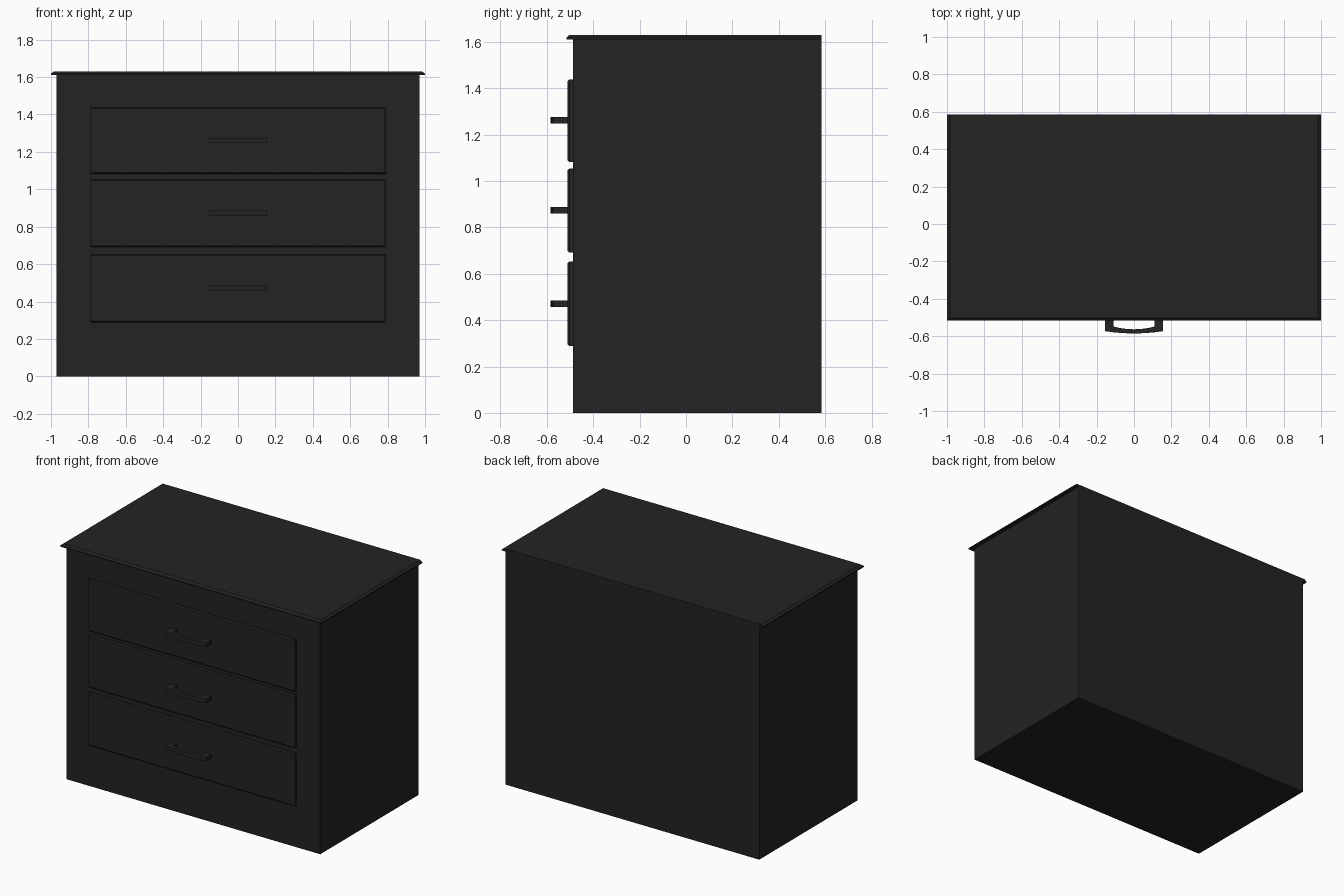
import bpy, bmesh

if "Cube" in bpy.data.objects:
    bpy.data.objects.remove(bpy.data.objects["Cube"])

black = bpy.data.materials.new("charcoal black")
black.diffuse_color = (0.0168, 0.0168, 0.0168, 1)
black.use_nodes = True
black.node_tree.nodes["Principled BSDF"].inputs["Base Color"].default_value = black.diffuse_color


def loft(name, rings):
    """Closed solid skinned through equal-length rings of points."""
    bm = bmesh.new()
    loops = [[bm.verts.new(p) for p in ring] for ring in rings]
    n = len(loops[0])
    for a, b in zip(loops, loops[1:]):
        for i in range(n):
            j = (i + 1) % n
            bm.faces.new((a[i], a[j], b[j], b[i]))
    bm.faces.new(loops[0])
    bm.faces.new(loops[-1])
    bmesh.ops.recalc_face_normals(bm, faces=bm.faces)
    me = bpy.data.meshes.new(name)
    bm.to_mesh(me)
    bm.free()
    me.materials.append(black)
    ob = bpy.data.objects.new(name, me)
    bpy.context.collection.objects.link(ob)
    return ob


def flat(hx, y0, y1, z):
    return [(-hx, y0, z), (hx, y0, z), (hx, y1, z), (-hx, y1, z)]


def upright(hx, z0, z1, y):
    return [(-hx, y, z0), (hx, y, z0), (hx, y, z1), (-hx, y, z1)]


BACK, FRONT = 0.585, -0.487

# cabinet body
loft("cabinet_body", [flat(0.97, FRONT, BACK, 0), flat(0.97, FRONT, BACK, 1.612)])

# top board, bevelled on front and sides, flush at the back
loft("top_board", [flat(1.0, -0.515, BACK, 1.611),
                   flat(1.0, -0.515, BACK, 1.618),
                   flat(0.985, -0.502, BACK, 1.63)])

# handle outline in plan: outer edge bows forward, inner edge follows it
steps = [-1, -0.75, -0.5, -0.25, 0, 0.25, 0.5, 0.75, 1]
outer = [(0.155 * t, -0.585 + 0.012 * t * t) for t in steps]
inner = [(0.110 * t, -0.563 + 0.015 * t * t) for t in reversed(steps)]
plan = ([(-0.155, -0.505)] + outer + [(0.155, -0.505), (0.110, -0.505)]
        + inner + [(-0.110, -0.505)])

# drawer fronts with a narrow chamfer, and their handles
drawers = {"top": (1.082, 1.438), "middle": (0.691, 1.053), "bottom": (0.289, 0.652)}
for label, (z0, z1) in drawers.items():
    c = 0.012
    loft(label + "_drawer_front", [upright(0.79, z0, z1, FRONT + 0.01),
                                   upright(0.79, z0, z1, -0.503),
                                   upright(0.79 - c, z0 + c * 0.6, z1 - c * 0.6, -0.511)])
    zc = (z0 + z1) / 2 + 0.001
    loft(label + "_handle", [[(x, y, zc + d) for x, y in plan] for d in (-0.014, 0.014)])
